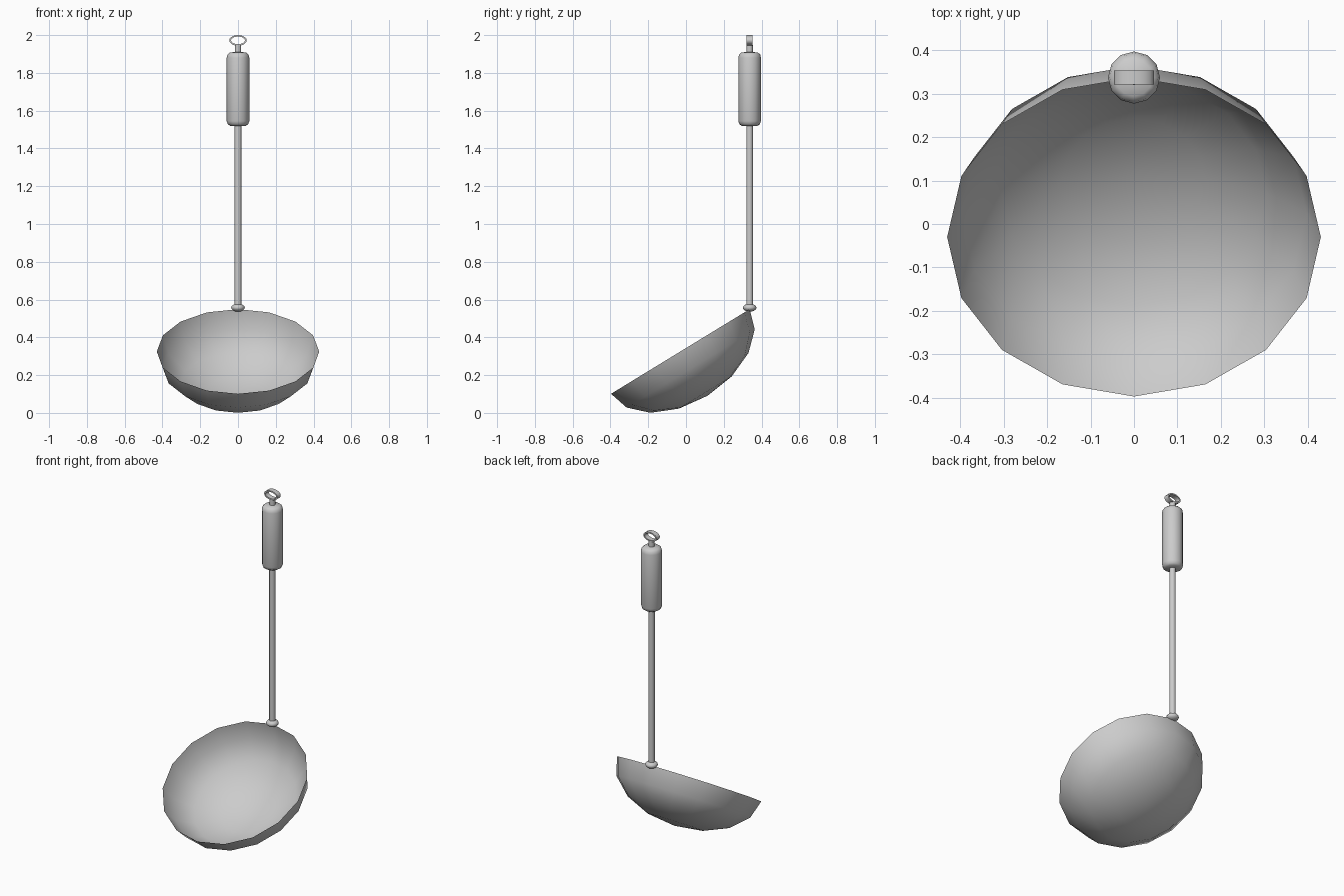
import bpy
import bmesh
from math import sin, cos, pi, radians
from mathutils import Matrix

cube = bpy.data.objects.get("Cube")
if cube:
    bpy.data.objects.remove(cube)

steel = bpy.data.materials.new("steel_grey")
steel.use_nodes = True
GREY = (0.6, 0.6, 0.6, 1)
steel.diffuse_color = GREY
steel.node_tree.nodes["Principled BSDF"].inputs["Base Color"].default_value = GREY

SHAFT_Y = 0.337


def finish(name, bm, angle=50):
    mesh = bpy.data.meshes.new(name)
    bm.to_mesh(mesh)
    bm.free()
    obj = bpy.data.objects.new(name, mesh)
    bpy.context.collection.objects.link(obj)
    mesh.materials.append(steel)
    bpy.ops.object.select_all(action='DESELECT')
    obj.select_set(True)
    bpy.context.view_layer.objects.active = obj
    bpy.ops.object.shade_smooth_by_angle(angle=radians(angle))
    return obj


def lathe(name, profile, sides, matrix, angle=50):
    """Spin (radius, height) points around z; zero radius makes a pole."""
    bm = bmesh.new()
    rings = []
    for r, z in profile:
        count = sides if r > 0 else 1
        rings.append([bm.verts.new((r * sin(2 * pi * i / sides),
                                    -r * cos(2 * pi * i / sides), z))
                      for i in range(count)])
    for low, high in zip(rings, rings[1:]):
        for i in range(sides):
            j = (i + 1) % sides
            corners = [low[i % len(low)], low[j % len(low)],
                       high[j % len(high)], high[i % len(high)]]
            bm.faces.new(list(dict.fromkeys(corners)))
    bm.transform(matrix)
    return finish(name, bm, angle)


# Open, shallow scoop tilted towards the front
scoop = [(0.43 * sin(pi / 8 * k), -0.275 * cos(pi / 8 * k)) for k in range(5)]
lathe("scoop", scoop, 16,
      Matrix.Translation((0, -0.03, 0.325)) @ Matrix.Rotation(radians(31.4), 4, 'X'))

# Shaft, collar, grip and neck share one upright axis
axis = Matrix.Translation((0, SHAFT_Y, 0))
lathe("shaft", [(0, 0.54), (0.018, 0.54), (0.018, 1.53), (0, 1.53)], 12, axis)
collar = [(0.036 * sin(pi / 8 * k), 0.557 - 0.021 * cos(pi / 8 * k)) for k in range(9)]
collar[0], collar[-1] = (0, collar[0][1]), (0, collar[-1][1])
lathe("collar", collar, 12, axis)
grip = [(0, 1.52), (0.042, 1.52), (0.054, 1.528), (0.06, 1.545),
        (0.06, 1.88), (0.056, 1.897), (0.043, 1.908), (0, 1.912)]
lathe("grip", grip, 12, axis)
lathe("neck", [(0, 1.9), (0.017, 1.9), (0.017, 1.948), (0, 1.948)], 12, axis)

# Oval hanging loop made of a flat band
bm = bmesh.new()
SEGMENTS = 20
loops = []
for rx, rz, y in [(0.046, 0.028, -0.016), (0.046, 0.028, 0.016),
                  (0.037, 0.020, 0.016), (0.037, 0.020, -0.016)]:
    loops.append([bm.verts.new((rx * cos(2 * pi * i / SEGMENTS), SHAFT_Y + y,
                                1.972 + rz * sin(2 * pi * i / SEGMENTS)))
                  for i in range(SEGMENTS)])
for a, b in zip(loops, loops[1:] + loops[:1]):
    for i in range(SEGMENTS):
        j = (i + 1) % SEGMENTS
        bm.faces.new((a[i], a[j], b[j], b[i]))
bmesh.ops.recalc_face_normals(bm, faces=bm.faces)
finish("hanging_loop", bm)
